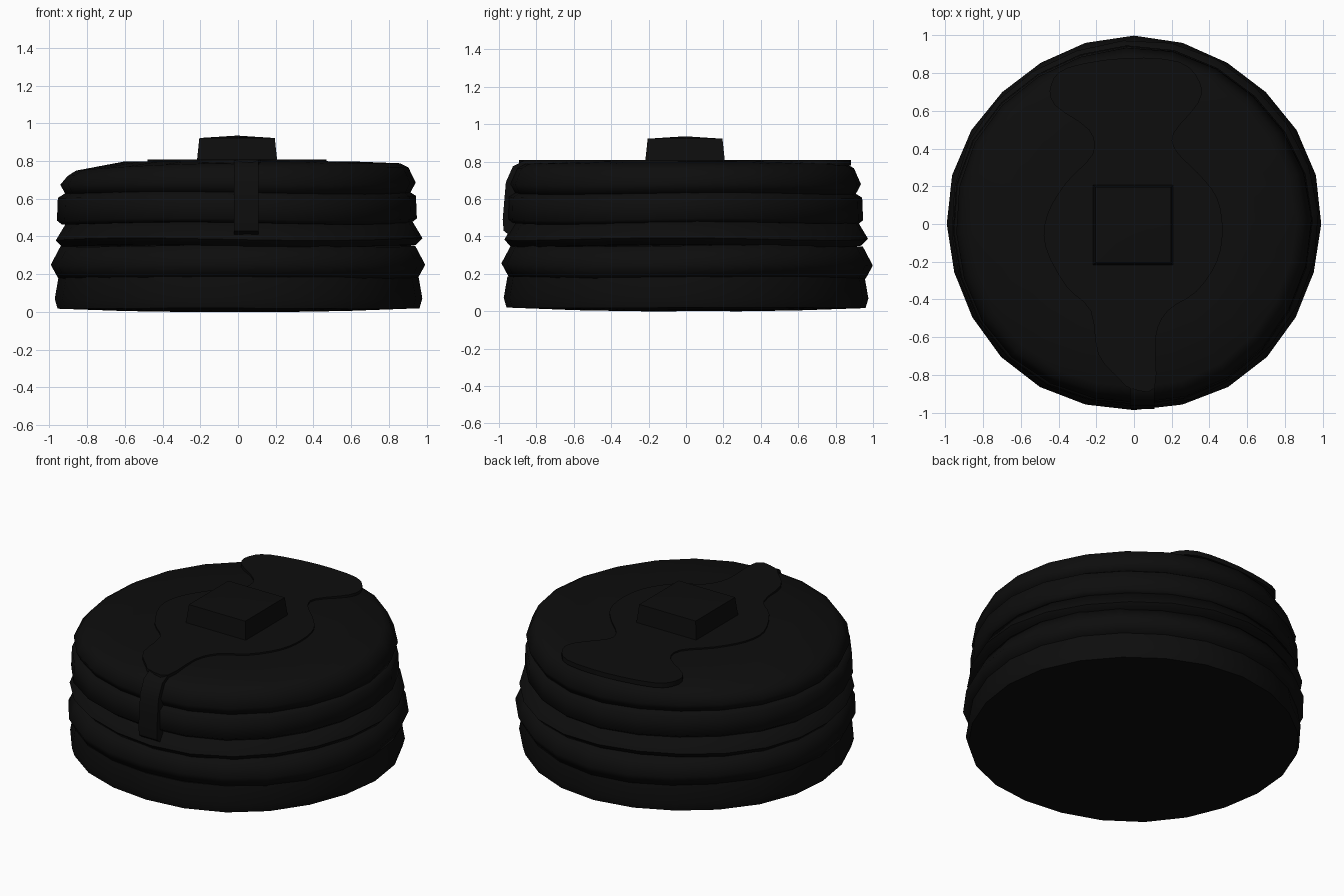
import bpy, bmesh, math
from mathutils import Vector

cube = bpy.data.objects.get("Cube")
if cube:
    bpy.data.objects.remove(cube, do_unlink=True)

mat = bpy.data.materials.new("near_black")
mat.use_nodes = True
colour = (0.004, 0.004, 0.004, 1)
mat.diffuse_color = colour
mat.node_tree.nodes["Principled BSDF"].inputs["Base Color"].default_value = colour


def finish(bm, name, angle):
    bmesh.ops.recalc_face_normals(bm, faces=bm.faces)
    mesh = bpy.data.meshes.new(name)
    bm.to_mesh(mesh)
    bm.free()
    mesh.materials.append(mat)
    obj = bpy.data.objects.new(name, mesh)
    bpy.context.collection.objects.link(obj)
    bpy.ops.object.select_all(action="DESELECT")
    obj.select_set(True)
    bpy.context.view_layer.objects.active = obj
    bpy.ops.object.shade_smooth_by_angle(angle=math.radians(angle))
    return obj


def pancake(name, profile, cx, cy, turn, wave, sag=0):
    """Lathe a slightly uneven disc; sag lowers its right-hand rim."""
    bm = bmesh.new()
    sides = 24
    rings = []
    for r, z in profile:
        ring = []
        for i in range(sides):
            a = math.tau * i / sides + turn
            rr = r + 0.006 * math.sin(5 * a + turn * 20)
            dz = wave * math.sin(3 * a + turn * 30) * min(1, r)
            if z > 0.7:
                drop = max(0, -math.cos(a)) ** 2 * max(0, r - 0.6) / 0.3
                dz = -sag * min(1, drop)
            ring.append(bm.verts.new((cx + rr * math.cos(a), cy + rr * math.sin(a), z + dz)))
        rings.append(ring)
    for low, high in zip(rings, rings[1:]):
        for i in range(sides):
            j = (i + 1) % sides
            bm.faces.new((low[i], low[j], high[j], high[i]))
    # close both discs with fans
    for ring, z in ((rings[0], profile[0][1]), (rings[-1], profile[-1][1])):
        hub = bm.verts.new((cx, cy, z))
        for i in range(sides):
            bm.faces.new((hub, ring[i], ring[(i + 1) % sides]))
    return finish(bm, name, 70)


# Stack of five pancakes, bottom to top
pancake("pancake_1", [(0.3, 0), (0.6, 0.005), (0.96, 0.018), (0.975, 0.07), (0.955, 0.185)], 0, -0.005, 0.02, 0.002)
pancake("pancake_2", [(0.6, 0.17), (0.955, 0.18), (0.993, 0.25), (0.94, 0.35), (0.6, 0.355)], 0, 0, 0, 0.006)
pancake("pancake_3", [(0.6, 0.345), (0.94, 0.35), (0.974, 0.385), (0.92, 0.475), (0.6, 0.475)], 0, 0, 0.06, 0.007)
pancake("pancake_4", [(0.6, 0.465), (0.93, 0.47), (0.955, 0.49), (0.95, 0.61), (0.91, 0.635)], -0.01, -0.012, 0.03, 0.007)
pancake("pancake_5", [(0.6, 0.62), (0.915, 0.627), (0.943, 0.68), (0.905, 0.765), (0.86, 0.788),
                      (0.6, 0.798), (0.3, 0.8)], -0.005, -0.01, 0.04, 0.006, 0.045)


# Syrup pool: a smooth closed outline raised just above the top
outline = [(0.11, -0.87), (0.115, -0.6), (0.18, -0.46), (0.33, -0.36), (0.44, -0.2), (0.47, -0.03),
           (0.44, 0.14), (0.34, 0.27), (0.23, 0.38), (0.21, 0.48), (0.34, 0.64), (0.35, 0.75),
           (0.24, 0.86), (-0.05, 0.88), (-0.35, 0.83), (-0.44, 0.74), (-0.42, 0.63), (-0.24, 0.5),
           (-0.22, 0.37), (-0.36, 0.22), (-0.46, 0.05), (-0.47, -0.12), (-0.36, -0.33),
           (-0.23, -0.46), (-0.19, -0.69), (-0.08, -0.82), (-0.02, -0.87)]


def smooth_loop(points, steps):
    pts = [Vector(p) for p in points]
    n = len(pts)
    result = []
    for i in range(n):
        a, b, c, d = (pts[(i + k) % n] for k in (-1, 0, 1, 2))
        for s in range(steps):
            t = s / steps
            result.append(b + (c - a) * t / 2 + (2 * a - 5 * b + 4 * c - d) * t * t / 2
                          + (3 * b - a - 3 * c + d) * t ** 3 / 2)
    return result


bm = bmesh.new()
pool = bm.faces.new([bm.verts.new((p.x, p.y, 0.808)) for p in smooth_loop(outline, 3)])
walls = bmesh.ops.extrude_face_region(bm, geom=[pool], use_keep_orig=True)
for v in walls["geom"]:
    if isinstance(v, bmesh.types.BMVert):
        v.co.z -= 0.03
bmesh.ops.triangulate(bm, faces=[f for f in bm.faces if len(f.verts) > 4])
finish(bm, "syrup_pool", 40)

# Syrup drip following the front of the stack
drip = [(-0.78, 0.808), (-0.87, 0.803), (-0.925, 0.775), (-0.963, 0.69), (-0.97, 0.61),
        (-0.98, 0.49), (-0.975, 0.43), (-0.95, 0.41), (-0.85, 0.43), (-0.78, 0.75)]
bm = bmesh.new()
ends = [[bm.verts.new((x, y, z)) for y, z in drip] for x in (-0.02, 0.11)]
for end in ends:
    bm.faces.new(end)
for i in range(len(drip)):
    j = (i + 1) % len(drip)
    bm.faces.new((ends[0][i], ends[0][j], ends[1][j], ends[1][i]))
finish(bm, "syrup_drip", 40)

# Butter pat: tapered block with a gently domed top
bm = bmesh.new()
bmesh.ops.create_grid(bm, x_segments=4, y_segments=4, size=0.2)
for v in bm.verts:
    v.co.z = 0.922 + 0.013 * (1 - max(abs(v.co.x), abs(v.co.y)) / 0.2)
rim = [e for e in bm.edges if e.is_boundary]
skirt = bmesh.ops.extrude_edge_only(bm, edges=rim)
for v in skirt["geom"]:
    if isinstance(v, bmesh.types.BMVert):
        v.co = (v.co.x * 1.07, v.co.y * 1.07, 0.79)
bmesh.ops.holes_fill(bm, edges=[e for e in bm.edges if e.is_boundary])
butter = finish(bm, "butter_pat", 40)
butter.location = (-0.005, -0.005, 0)
